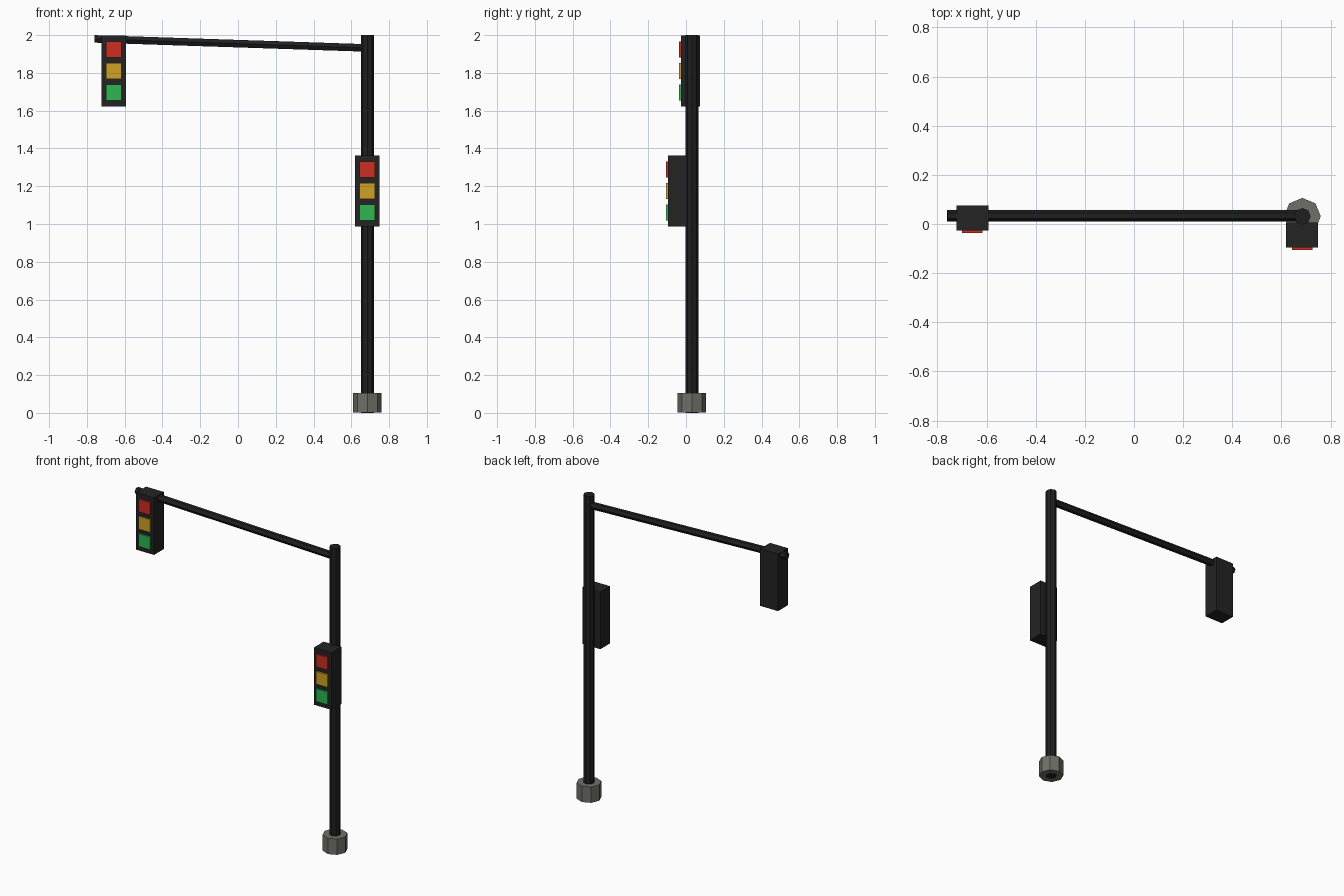
import bpy, bmesh, math
from mathutils import Vector, Matrix

if "Cube" in bpy.data.objects:
    bpy.data.objects.remove(bpy.data.objects["Cube"])


def material(name, rgb):
    m = bpy.data.materials.new(name)
    lin = [((c / 255 + 0.055) / 1.055) ** 2.4 if c > 10 else c / 255 / 12.92 for c in rgb]
    m.diffuse_color = (*lin, 1)
    m.use_nodes = True
    m.node_tree.nodes["Principled BSDF"].inputs["Base Color"].default_value = m.diffuse_color
    return m


BLACK = material("housing_black", (35, 35, 35))
POLE = material("pole_black", (31, 31, 31))
GREY = material("concrete_grey", (112, 112, 104))
LAMPS = [("red", material("lamp_red", (204, 46, 36))),
         ("amber", material("lamp_amber", (206, 162, 36))),
         ("green", material("lamp_green", (46, 182, 82)))]


def finish(name, bm, mat):
    me = bpy.data.meshes.new(name)
    bm.to_mesh(me)
    bm.free()
    me.materials.append(mat)
    ob = bpy.data.objects.new(name, me)
    bpy.context.collection.objects.link(ob)
    return ob


def box(name, lo, hi, mat):
    lo, hi = Vector(lo), Vector(hi)
    bm = bmesh.new()
    bmesh.ops.create_cube(bm, size=1, matrix=Matrix.Translation((lo + hi) / 2)
                          @ Matrix.Diagonal((*(hi - lo), 1)))
    return finish(name, bm, mat)


def rod(name, start, end, radius, sides, mat):
    # straight prism between two points
    a, b = Vector(start), Vector(end)
    rot = (b - a).to_track_quat('Z', 'Y').to_matrix().to_4x4()
    bm = bmesh.new()
    bmesh.ops.create_cone(bm, cap_ends=True, segments=sides, radius1=radius, radius2=radius,
                          depth=(b - a).length, matrix=Matrix.Translation((a + b) / 2) @ rot)
    return finish(name, bm, mat)


def signal(name, x, y_front, top):
    # housing with three square lamp plates on its front
    box(name + "_housing", (x - 0.065, y_front, top - 0.376), (x + 0.065, y_front + 0.102, top), BLACK)
    for i, (colour, mat) in enumerate(LAMPS):
        z = top - 0.075 - 0.114 * i
        box(f"{name}_{colour}_lamp", (x - 0.042, y_front - 0.0095, z - 0.042),
            (x + 0.042, y_front + 0.001, z + 0.042), mat)


PX, PY = 0.685, 0.031

# footing, post and sloping arm
rod("footing", (PX, PY, 0.001), (PX, PY, 0.105), 0.075, 8, GREY)
rod("post", (PX, PY, 0), (PX, PY, 2.0), 0.034, 8, POLE)
arm = rod("arm", (-0.76, PY + 0.002, 1.98), (PX, PY + 0.002, 1.932), 0.023, 6, POLE)

# turn the hexagonal arm so its edges point to front and back
c = Vector((-0.76, PY + 0.002, 1.98))
axis = Vector((PX + 0.76, 0, 1.932 - 1.98)).normalized()
ys = [v.co.y for v in arm.data.vertices]
if max(ys) - min(ys) < 0.043:
    arm.data.transform(Matrix.Translation(c) @ Matrix.Rotation(math.pi / 6, 4, axis)
                       @ Matrix.Translation(-c))

# signal heads: one at the arm's tip, one on the post
signal("arm_signal", -0.658, -0.027, 1.999)
signal("post_signal", 0.684, -0.0955, 1.363)
